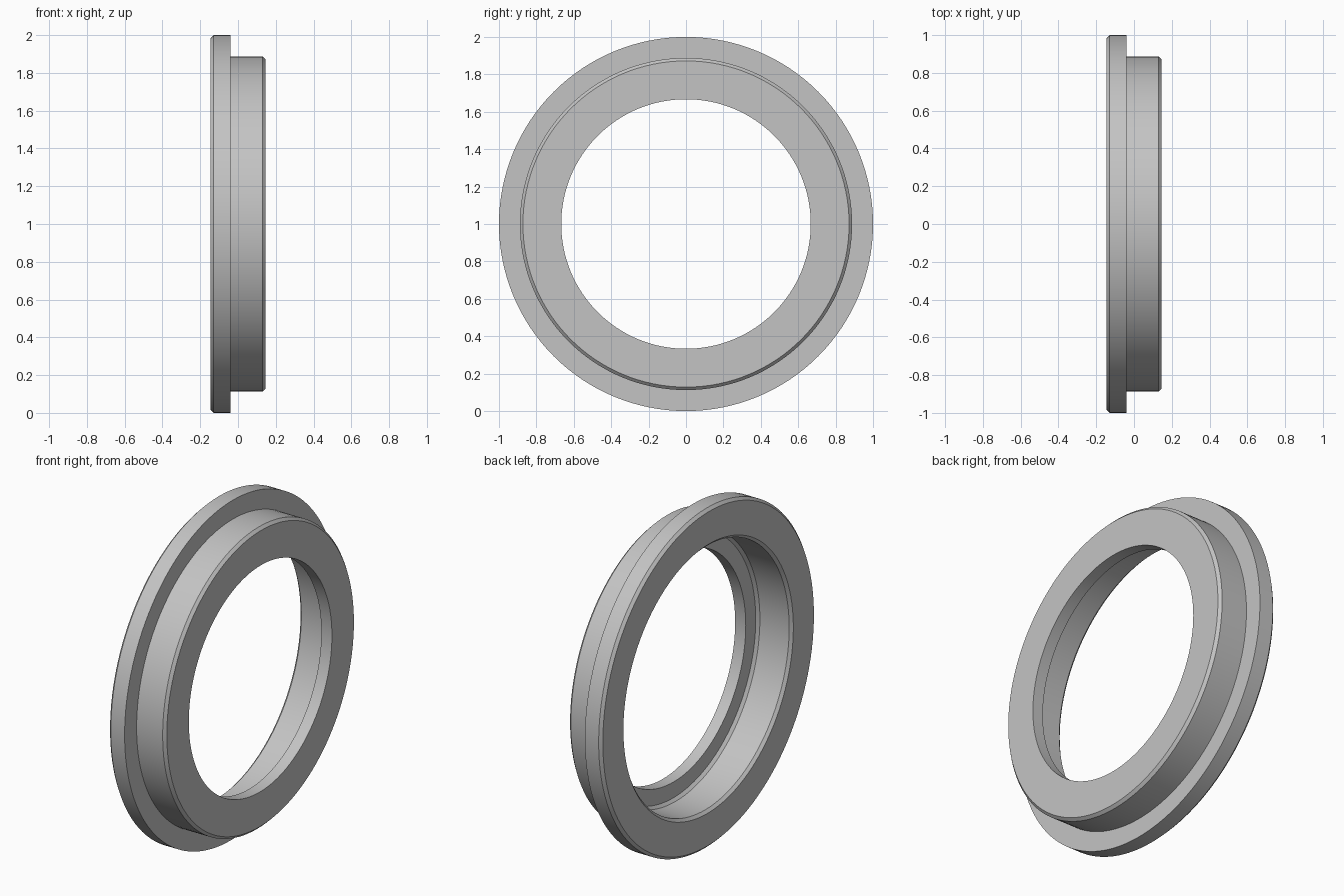
import bpy
import bmesh
import math

cube = bpy.data.objects.get("Cube")
if cube:
    bpy.data.objects.remove(cube, do_unlink=True)

# Dimensions
HALF = 0.146          # half the width along x
SHOULDER = -0.04      # where the flange meets the hub
SEAT = 0.077          # floor of the counterbore
FLANGE_R, HUB_R, POCKET_R, BORE_R = 1.0, 0.888, 0.776, 0.667
C = 0.016             # chamfer size
SEGMENTS = 128

# Closed cross-section as (x, radius)
profile = [
    (-HALF, FLANGE_R - C), (-HALF + C, FLANGE_R), (SHOULDER, FLANGE_R),
    (SHOULDER, HUB_R), (HALF - C, HUB_R), (HALF, HUB_R - C),
    (HALF, BORE_R), (SEAT, BORE_R),
    (SEAT, POCKET_R - C), (SEAT - C, POCKET_R),
    (-HALF + C, POCKET_R), (-HALF, POCKET_R + C),
]

# Grey metal
metal = bpy.data.materials.new("grey_metal")
metal.use_nodes = True
grey = (0.55, 0.55, 0.55, 1.0)
metal.diffuse_color = grey
metal.node_tree.nodes["Principled BSDF"].inputs["Base Color"].default_value = grey

# Flanged ring, turned around the x axis
bm = bmesh.new()
verts = [bm.verts.new((x, 0, r)) for x, r in profile]
edges = [bm.edges.new((v, verts[(i + 1) % len(verts)])) for i, v in enumerate(verts)]
bmesh.ops.spin(bm, geom=verts + edges, cent=(0, 0, 0), axis=(1, 0, 0),
               angle=math.tau, steps=SEGMENTS, use_merge=True)
bmesh.ops.remove_doubles(bm, verts=bm.verts[:], dist=0.0001)
bmesh.ops.recalc_face_normals(bm, faces=bm.faces[:])

mesh = bpy.data.meshes.new("flanged_ring")
bm.to_mesh(mesh)
bm.free()
mesh.materials.append(metal)
ring = bpy.data.objects.new("flanged_ring", mesh)
ring.location.z = FLANGE_R
bpy.context.collection.objects.link(ring)

# Smooth round walls, crisp chamfer edges
bpy.ops.object.select_all(action="DESELECT")
ring.select_set(True)
bpy.context.view_layer.objects.active = ring
bpy.ops.object.shade_smooth_by_angle(angle=math.radians(30))
